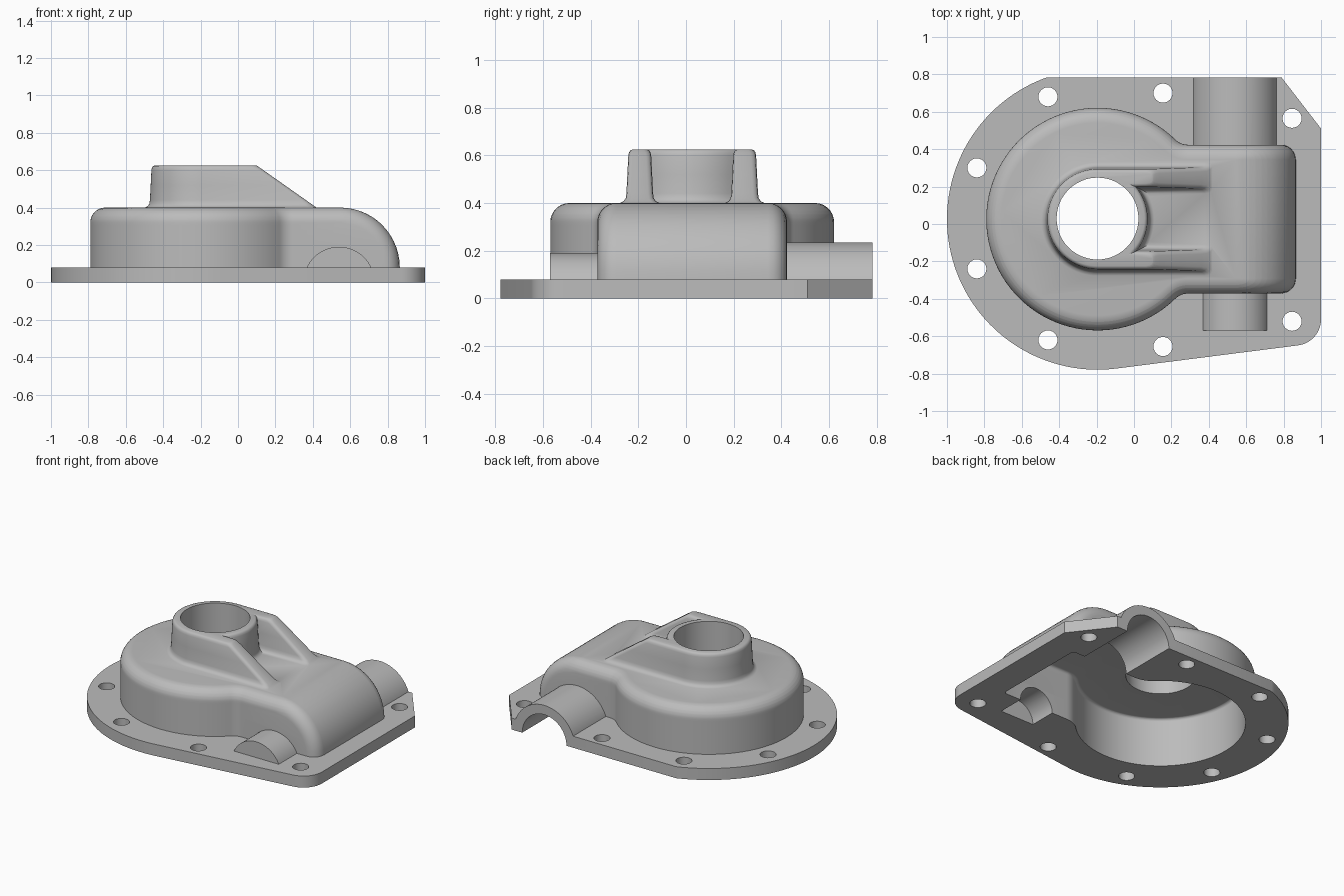
import bpy, bmesh, math
from math import sin, cos, pi, sqrt, radians

if "Cube" in bpy.data.objects:
    bpy.data.objects.remove(bpy.data.objects["Cube"])

CX, CY = -0.195, 0.026          # main bore axis
SHAFT_X = 0.54                  # shaft tunnel axis


def finish(name, bm):
    bmesh.ops.remove_doubles(bm, verts=bm.verts, dist=1e-5)
    bmesh.ops.recalc_face_normals(bm, faces=bm.faces)
    me = bpy.data.meshes.new(name)
    bm.to_mesh(me)
    bm.free()
    ob = bpy.data.objects.new(name, me)
    bpy.context.collection.objects.link(ob)
    return ob


def loft(name, rings):
    """Closed solid through rings of equal point count."""
    bm = bmesh.new()
    vs = [[bm.verts.new(p) for p in ring] for ring in rings]
    n = len(vs[0])
    for a, b in zip(vs, vs[1:]):
        for i in range(n):
            j = (i + 1) % n
            bm.faces.new((a[i], a[j], b[j], b[i]))
    bm.faces.new(vs[0][::-1])
    bm.faces.new(vs[-1])
    return finish(name, bm)


def arc(x, y, r, a0, a1, n):
    return [(x + r * cos(radians(a0 + (a1 - a0) * i / n)),
             y + r * sin(radians(a0 + (a1 - a0) * i / n))) for i in range(n + 1)]


def mirrored(half, z):
    """Complete a half outline across the bore axis, placed at height z."""
    pts = half + [(x, -y) for x, y in reversed(half)]
    return [(x + CX, y + CY, z) for x, y in pts]


def round_drop(s, r):
    return r - sqrt(max(r * r - (r - s) ** 2, 0))


def housing(name, w, z0):
    """Round drum blended into a quarter-round box, offset inward by w."""
    fr, rad, top = 0.08 - w, 0.32 - w, 0.4 - w
    drum, half_w, blend = 0.595, 0.3975, 0.1
    by = half_w + blend
    bx = sqrt((drum + blend) ** 2 - by ** 2)
    ang = math.degrees(math.atan2(by, bx))
    zs = {round(0.08 + rad * sin(pi / 2 * k / 14), 4) for k in range(14)}
    zs |= {round(top - fr + fr * sin(pi / 2 * k / 7), 4) for k in range(8)}
    rings = []
    for z in [z0] + sorted(zs):
        u = top - z
        d = round_drop(max(u, 0), fr) if u < fr else 0
        half = []
        for k in range(7):
            s = d + (fr - d) * (1 - k / 6) ** 2
            r = rad - round_drop(s, fr)
            h = max(z - 0.08, 0)
            half.append((0.545 - CX + sqrt(max(r * r - h * h, 0)), half_w - w - s))
        half += arc(bx, by, blend + w + d, 270, 180 + ang, 8)
        half += arc(0, 0, drum - w - d, ang, 179, 36)
        rings.append(mirrored(half, z))
    return loft(name, rings)


def bearing_boss():
    """Tapered boss with two sloping ribs running towards the box."""
    fr = 0.022
    rings = []
    for z, d in ((0.37, -0.04), (0.4, -0.035), (0.407, -0.02), (0.42, -0.011),
                 (0.44, -0.008), (0.52, -0.004), (0.6, 0), (0.613, 0.003),
                 (0.621, 0.009), (0.625, 0.018)):
        r, inner = 0.268 - d, 0.172 + d
        end = 0.1 + (0.625 - z) * 1.42 - CX
        half = arc(0, 0, r, 1, math.degrees(math.asin(inner / r)), 8)
        edge = [(end - 1.74 * round_drop(fr * t, fr), fr * t)
                for t in (0, 0.15, 0.45, 1)]
        half += [(x, inner + s) for x, s in edge]
        half += [(x, r - s) for x, s in reversed(edge)]
        half += arc(0, 0, r, 90, 179, 20)
        rings.append(mirrored(half, z))
    return loft(name="bearing_boss", rings=rings)


def prism(name, pts, z0, z1):
    return loft(name, [[(x, y, z) for x, y in pts] for z in (z0, z1)])


def tunnel(name, r, y0, y1, low):
    """Cylinder along y on the shaft axis, cut flat at height low."""
    a = math.degrees(math.asin(low / r))
    pts = arc(SHAFT_X, 0, r, a, 180 - a, 32)
    return loft(name, [[(x, y, z) for x, z in pts] for y in (y0, y1)])


# Flange outline: big arc, flat back edge, clipped corner, rounded corner
TOP = 0.782
R = 0.805
a_top = 180 - math.degrees(math.asin((TOP - CY) / R))
outline = arc(CX, CY, R, a_top, 277.4, 60)
outline += arc(0.86, -0.51, 0.14, -82.6, 0, 10)
outline += [(1.0, 0.51), (0.79, TOP)]
cover = prism("gearbox_cover", outline, 0, 0.08)

# Solid parts
adds = [housing("housing_shell", 0, 0.02),
        bearing_boss(),
        tunnel("rear_shaft_tunnel", 0.235, 0.39, TOP, 0.03),
        tunnel("front_shaft_tunnel", 0.19, -0.57, -0.34, 0.03)]

# Cavity, shaft pockets, main bore and bolt holes
cuts = [housing("cavity", 0.06, -0.05),
        tunnel("rear_shaft_bore", 0.17, 0.3, 0.9, -0.04),
        tunnel("front_shaft_pocket", 0.13, -0.5, -0.25, -0.04),
        prism("main_bore", arc(CX, CY + 0.003, 0.219, 0, 352.5, 47), 0.2, 0.8)]
for i, (x, y) in enumerate([(-0.46, 0.68), (0.155, 0.7), (0.845, 0.565),
                            (-0.84, 0.3), (-0.84, -0.24), (-0.46, -0.62),
                            (0.155, -0.655), (0.845, -0.52)]):
    cuts.append(prism("bolt_hole_%d" % i, arc(x, y, 0.051, 0, 345, 23), -0.1, 0.15))

bpy.context.view_layer.objects.active = cover
for ob, op in [(o, 'UNION') for o in adds] + [(o, 'DIFFERENCE') for o in cuts]:
    mod = cover.modifiers.new(ob.name, 'BOOLEAN')
    mod.operation, mod.solver, mod.object = op, 'EXACT', ob
    bpy.ops.object.modifier_apply(modifier=mod.name)
    bpy.data.objects.remove(ob)

# Cast metal finish
mat = bpy.data.materials.new("cast_grey")
mat.diffuse_color = (0.5, 0.5, 0.5, 1)
mat.use_nodes = True
mat.node_tree.nodes["Principled BSDF"].inputs["Base Color"].default_value = mat.diffuse_color
cover.data.materials.clear()
cover.data.materials.append(mat)
for p in cover.data.polygons:
    p.material_index = 0
cover.select_set(True)
bpy.ops.object.shade_smooth_by_angle(angle=radians(32))
